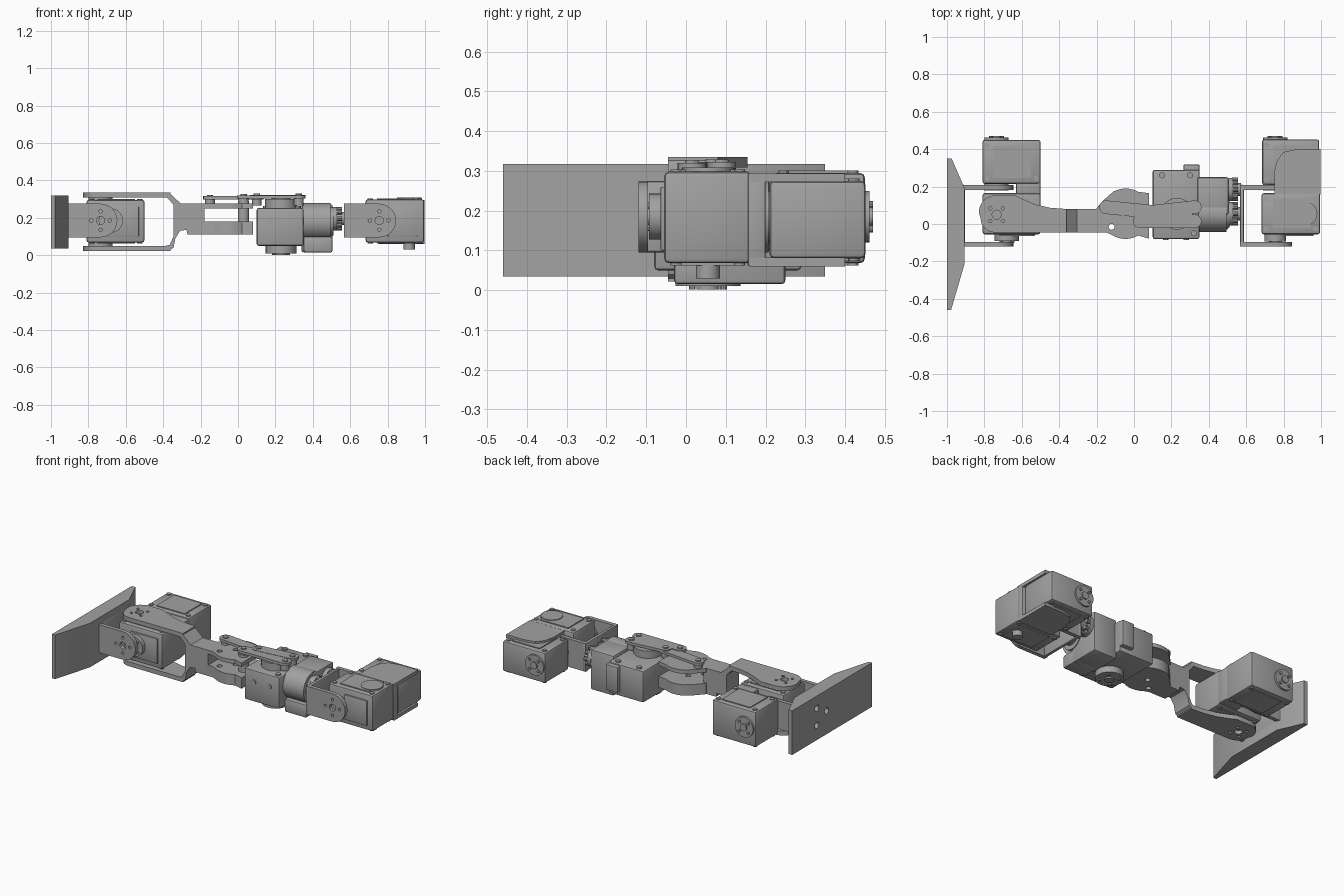
import bpy, bmesh, math
from mathutils import Matrix, Vector

cube = bpy.data.objects.get("Cube")
if cube:
    bpy.data.objects.remove(cube, do_unlink=True)

grey = bpy.data.materials.new("machined grey")
grey.use_nodes = True
COLOUR = (0.36, 0.36, 0.36, 1)
grey.diffuse_color = COLOUR
grey.node_tree.nodes["Principled BSDF"].inputs["Base Color"].default_value = COLOUR
parts = []

# Each axis frame maps profile (u, v) and extrusion w to x, y, z
FRAMES = {"x": lambda u, v, w: (w, u, v),
          "y": lambda u, v, w: (u, w, v),
          "z": lambda u, v, w: (u, v, w)}


def finish(name, bm):
    bmesh.ops.recalc_face_normals(bm, faces=bm.faces)
    mesh = bpy.data.meshes.new(name)
    bm.to_mesh(mesh)
    bm.free()
    mesh.materials.append(grey)
    ob = bpy.data.objects.new(name, mesh)
    bpy.context.collection.objects.link(ob)
    parts.append(ob)
    return ob


def prism(name, axis, outline, lo, hi, bevel=0):
    """Extrude an outline along an axis."""
    bm = bmesh.new()
    to3d = FRAMES[axis]
    base = bm.faces.new([bm.verts.new(to3d(u, v, lo)) for u, v in outline])
    ext = bmesh.ops.extrude_face_region(bm, geom=[base])
    verts = [g for g in ext["geom"] if isinstance(g, bmesh.types.BMVert)]
    bmesh.ops.translate(bm, verts=verts, vec=Vector(to3d(0, 0, hi - lo)))
    if bevel:
        bmesh.ops.bevel(bm, geom=bm.edges[:], offset=bevel, segments=2,
                        profile=0.5, affect="EDGES")
    return finish(name, bm)


def box(name, x, y, z, bevel=0.008):
    return prism(name, "z", [(x[0], y[0]), (x[1], y[0]), (x[1], y[1]), (x[0], y[1])],
                 z[0], z[1], bevel)


def arc(u, v, r, a0, a1, n=12):
    return [(u + r * math.cos(math.radians(a0 + (a1 - a0) * i / n)),
             v + r * math.sin(math.radians(a0 + (a1 - a0) * i / n))) for i in range(n + 1)]


def disc(name, axis, u, v, r, lo, hi, n=32):
    return prism(name, axis, arc(u, v, r, 0, 360 - 360 / n, n - 1), lo, hi)


def capsule(name, axis, p, q, r, lo, hi):
    a = math.degrees(math.atan2(q[1] - p[1], q[0] - p[0]))
    return prism(name, axis, arc(*q, r, a - 90, a + 90) + arc(*p, r, a + 90, a + 270), lo, hi)


def bore(ob, axis, holes, r, lo, hi):
    """Drill round holes through a part."""
    for u, v in holes:
        cutter = disc("cutter", axis, u, v, r, lo, hi, 16)
        parts.remove(cutter)
        mod = ob.modifiers.new("hole", "BOOLEAN")
        mod.object, mod.solver = cutter, "EXACT"
        bpy.context.view_layer.update()
        mesh = bpy.data.meshes.new_from_object(
            ob.evaluated_get(bpy.context.evaluated_depsgraph_get()))
        ob.modifiers.clear()
        ob.data = mesh
        bpy.data.objects.remove(cutter, do_unlink=True)


def horn(name, axis, u, v, r, lo, hi, out):
    """Servo horn: flange, raised hub and a ring of four bolts."""
    disc(name, axis, u, v, r, lo, hi)
    face = hi if out > 0 else lo
    a, b = sorted((face, face + out * 0.008))
    disc(name + "_hub", axis, u, v, r * 0.35, a, b, 20)
    for i in range(4):
        t = math.radians(45 + 90 * i)
        disc(name + "_bolt", axis, u + r * 0.68 * math.cos(t), v + r * 0.68 * math.sin(t),
             0.009, a, b, 10)


def servo(name, x, y, z):
    """Bevelled case with lid plates and corner screws above and below."""
    box(name + "_case", x, y, z, 0.012)
    for lo, hi in ((z[0] - 0.006, z[0] + 0.001), (z[1] - 0.001, z[1] + 0.006)):
        for u in (x[0] + 0.025, x[1] - 0.025):
            for v in (y[0] + 0.03, y[1] - 0.03):
                disc(name + "_screw", "z", u, v, 0.014, lo, hi, 12)
        box(name + "_lid", (x[0] + 0.06, x[1] - 0.05), (y[0] + 0.03, y[1] - 0.03), (lo, hi), 0)


def yoke(name, back, pivot, s):
    """U bracket whose two arms end round the pivot; s points from base to pivot."""
    u = sorted((back, back + s * 0.022))
    box(name + "_base", u, (-0.12, 0.21), (0.095, 0.275), 0.008)
    for lo, hi in ((-0.12, -0.095), (0.183, 0.208)):
        end = arc(pivot, 0.185, 0.09, -90, 90)
        if s < 0:
            end = [(2 * pivot - a, b) for a, b in end]
        arm = prism(name + "_arm", "y", end + [(back, 0.275), (back, 0.095)], lo, hi)
        bore(arm, "y", [(pivot, 0.185)], 0.022, lo - 0.01, hi + 0.01)
        bore(arm, "y", [(pivot + a, 0.185 + b) for a, b in
                        ((0.05, 0), (-0.05, 0), (0, 0.05), (0, -0.05))], 0.009, lo - 0.01, hi + 0.01)


# Foot: tapered slab with rounded corners at one end
foot = prism("foot_plate", "z", [(-1, -0.46), (-0.978, -0.46), (-0.905, -0.21), (-0.905, 0.19),
                                 (-0.975, 0.35), (-1, 0.35)], 0.035, 0.318)
bore(foot, "x", [(0.0, 0.185), (0.1, 0.24), (0.1, 0.13)], 0.02, -1.05, -0.95)
yoke("ankle_yoke", -0.925, -0.735, 1)

# Ankle servos
servo("ankle_inner_servo", (-0.81, -0.5), (-0.055, 0.165), (0.068, 0.295))
servo("ankle_outer_servo", (-0.81, -0.5), (0.215, 0.45), (0.068, 0.295))
box("ankle_servo_joiner", (-0.63, -0.5), (0.15, 0.24), (0.075, 0.288))
box("ankle_front_panel", (-0.72, -0.53), (-0.064, -0.05), (0.1, 0.26), 0.003)
horn("ankle_rear_horn", "y", -0.735, 0.185, 0.065, 0.445, 0.462, 1)
disc("ankle_outer_horn", "y", -0.735, 0.185, 0.065, 0.18, 0.222)
horn("ankle_front_horn", "y", -0.68, 0.185, 0.065, -0.092, -0.05, -1)
for z0, z1 in ((0.045, 0.075), (0.29, 0.315)):
    disc("ankle_pivot_horn", "z", -0.735, 0.05, 0.065, z0, z1)

# Shin: two clevis plates, sloped webs, and a central block
plate = (arc(-0.735, 0.06, 0.095, 90, 180, 8) + arc(-0.745, 0.03, 0.075, 180, 270, 8)
         + [(-0.36, -0.045), (-0.36, 0.08), (-0.45, 0.087), (-0.53, 0.105),
            (-0.61, 0.14), (-0.64, 0.155)])
for z0, z1 in ((0.022, 0.05), (0.308, 0.335)):
    p = prism("shin_clevis_plate", "z", plate, z0, z1)
    bore(p, "z", [(-0.735, 0.05)], 0.024, z0 - 0.01, z1 + 0.01)
    for i in range(4):
        t = math.radians(45 + 90 * i)
        bore(p, "z", [(-0.735 + 0.048 * math.cos(t), 0.05 + 0.048 * math.sin(t))],
             0.009, z0 - 0.01, z1 + 0.01)
prism("shin_block", "y",
      [(-0.37, 0.335), (-0.305, 0.275), (-0.18, 0.275), (-0.18, 0.11), (-0.27, 0.11),
       (-0.275, 0.135), (-0.31, 0.13), (-0.335, 0.09), (-0.345, 0.04), (-0.37, 0.022),
       (-0.385, 0.022), (-0.385, 0.05), (-0.365, 0.055), (-0.345, 0.1), (-0.345, 0.27),
       (-0.38, 0.308), (-0.385, 0.335)], -0.045, 0.08)

# Knee fork: round lobes above and below the knee servo tongue
lobe = ([(-0.2, -0.045), (-0.15, -0.045)] + arc(-0.045, 0.055, 0.135, 235, 300, 6)
        + [(0.08, -0.078), (0.08, 0.165)] + arc(-0.045, 0.055, 0.135, 60, 120, 6)
        + [(-0.16, 0.13), (-0.2, 0.085)])
for z0, z1 in ((0.11, 0.18), (0.25, 0.275)):
    fork = prism("knee_fork", "z", lobe, z0, z1)
    bore(fork, "z", [(-0.055, 0.055), (-0.12, -0.015)], 0.016, z0 - 0.01, z1 + 0.01)
disc("knee_pin", "z", 0.03, 0.015, 0.03, 0.12, 0.29)

# Knee linkage bars on spacers
for name, p, q, z in (("knee_rear_link", (-0.15, 0.09), (0.1, 0.065), 0.298),
                      ("knee_crank_link", (0.1, 0.065), (0.325, 0.09), 0.305),
                      ("knee_front_link", (0.03, 0.015), (0.325, 0.015), 0.303)):
    capsule(name, "z", p, q, 0.036, z, z + 0.017)
    for u, v in (p, q):
        disc(name + "_spacer", "z", u, v, 0.026, 0.265, z + 0.001, 20)
        disc(name + "_bolt", "z", u, v, 0.017, z, z + 0.024, 12)
horn("knee_horn", "z", 0.23, 0.055, 0.085, 0.25, 0.3, 1)

# Knee servo
box("knee_servo_case", (0.1, 0.35), (-0.08, 0.29), (0.05, 0.252), 0.01)
box("knee_servo_flange", (0.265, 0.35), (0.25, 0.318), (0.08, 0.245), 0.006)
for u, v in ((0.15, 0.26), (0.3, 0.26), (0.32, -0.05)):
    disc("knee_servo_screw", "z", u, v, 0.016, 0.25, 0.262, 12)
for u in (0.17, 0.28):
    disc("knee_front_screw", "y", u, 0.178, 0.015, -0.086, -0.075, 12)
horn("knee_lower_horn", "z", 0.23, 0.055, 0.082, 0.01, 0.055, -1)

# Thigh rotation servo with round housing
box("thigh_servo_case", (0.34, 0.505), (0.05, 0.25), (0.015, 0.272), 0.01)
box("thigh_servo_foot", (0.35, 0.505), (-0.03, 0.1), (0.015, 0.1), 0.01)
disc("thigh_round_housing", "x", 0.055, 0.18, 0.098, 0.345, 0.495, 40)
disc("thigh_round_collar", "x", 0.055, 0.18, 0.075, 0.49, 0.51)
for v in (0.055, 0.185):
    disc("thigh_horn", "x", v, 0.195, 0.062, 0.505, 0.53)
    disc("thigh_horn_hub", "x", v, 0.195, 0.035, 0.525, 0.572)
    for i in range(8):
        t = math.pi * i / 4
        disc("thigh_horn_bolt", "x", v + 0.05 * math.cos(t), 0.195 + 0.05 * math.sin(t),
             0.013, 0.525, 0.555, 10)

# Hip yoke and servos
yoke("hip_yoke", 0.567, 0.755, 1)
servo("hip_inner_servo", (0.682, 0.995), (-0.055, 0.165), (0.068, 0.298))
servo("hip_outer_servo", (0.685, 0.99), (0.21, 0.452), (0.08, 0.275))
disc("hip_top_cap", "z", 0.915, 0.055, 0.065, 0.29, 0.308)
disc("hip_bottom_cap", "z", 0.915, 0.055, 0.03, 0.03, 0.075, 20)
box("hip_front_panel", (0.8, 0.96), (-0.064, -0.05), (0.1, 0.26), 0.003)
horn("hip_front_horn", "y", 0.755, 0.185, 0.058, -0.093, -0.05, -1)
disc("hip_outer_horn", "y", 0.755, 0.185, 0.065, 0.18, 0.222)
horn("hip_rear_horn", "y", 0.755, 0.185, 0.065, 0.445, 0.462, 1)

# Bracket tying the two hip servos together
tab = [(0.75, 0.16), (0.998, 0.16), (0.998, 0.4), (0.87, 0.4), (0.8, 0.385),
       (0.765, 0.34), (0.75, 0.28)]
for z0, z1 in ((0.06, 0.082), (0.272, 0.294)):
    prism("hip_tie_plate", "z", tab, z0, z1)
box("hip_tie_web", (0.75, 0.998), (0.155, 0.2), (0.06, 0.294), 0.006)

# Smooth round walls and keep sharp edges
bpy.ops.object.select_all(action="DESELECT")
for ob in parts:
    ob.select_set(True)
bpy.context.view_layer.objects.active = parts[0]
bpy.ops.object.shade_smooth_by_angle(angle=math.radians(30))
